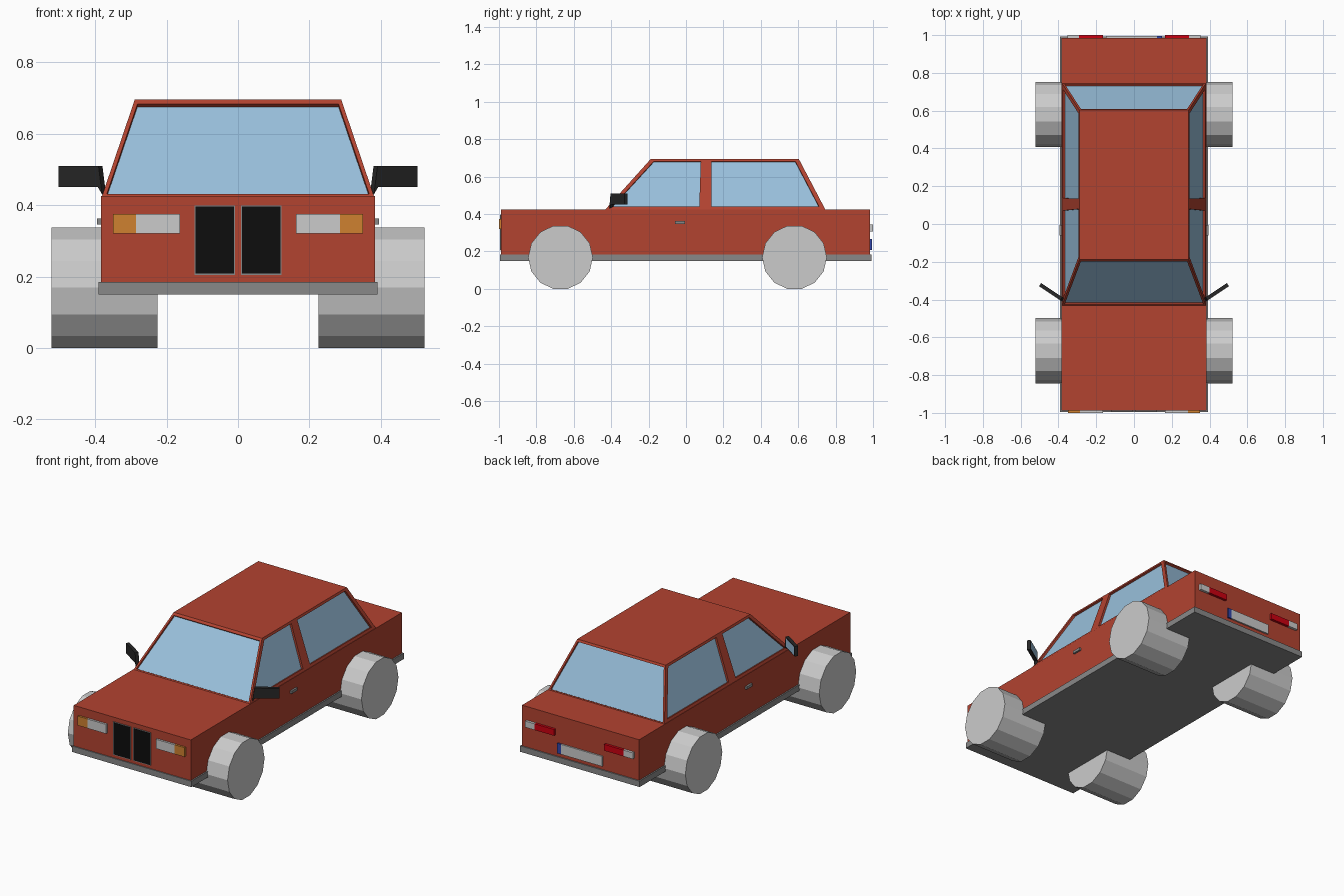
import bpy, bmesh, math
from mathutils import Vector

if "Cube" in bpy.data.objects:
    bpy.data.objects.remove(bpy.data.objects["Cube"])


def material(name, r, g, b):
    m = bpy.data.materials.new(name)
    m.diffuse_color = (r, g, b, 1)
    m.use_nodes = True
    m.node_tree.nodes["Principled BSDF"].inputs["Base Color"].default_value = m.diffuse_color
    return m


RED = material("red_paint", 0.45, 0.056, 0.03)
GLASS = material("window_glass", 0.32, 0.53, 0.72)
BLACK = material("black", 0.004, 0.004, 0.004)
DARK = material("dark_plastic", 0.02, 0.02, 0.02)
TRIM = material("trim_grey", 0.25, 0.25, 0.25)
ORANGE = material("indicator_orange", 0.62, 0.22, 0.03)
LAMP = material("lamp_red", 0.6, 0.0, 0.005)
BLUE = material("plate_blue", 0.03, 0.06, 0.4)


def mesh_object(name, verts, faces, mat=None, fix_normals=False):
    me = bpy.data.meshes.new(name)
    me.from_pydata([tuple(v) for v in verts], [], faces)
    bm = bmesh.new()
    bm.from_mesh(me)
    bmesh.ops.remove_doubles(bm, verts=bm.verts, dist=1e-5)
    if fix_normals:
        bmesh.ops.recalc_face_normals(bm, faces=bm.faces)
    bm.to_mesh(me)
    bm.free()
    ob = bpy.data.objects.new(name, me)
    bpy.context.collection.objects.link(ob)
    if mat:
        me.materials.append(mat)
    return ob


def box(name, x, y, z, mat=None):
    verts = [(a, b, c) for a in x for b in y for c in z]
    faces = [(0, 1, 3, 2), (4, 6, 7, 5), (0, 4, 5, 1),
             (2, 3, 7, 6), (0, 2, 6, 4), (1, 5, 7, 3)]
    return mesh_object(name, verts, faces, mat, True)


# Lower body and grey trim slab
box("body", (-0.383, 0.383), (-0.988, 0.985), (0.18, 0.425), RED)
box("bumper_trim", (-0.391, 0.391), (-0.994, 0.992), (0.15, 0.185), TRIM)

# Cabin: sloping frame with recessed panes
frame_v, frame_f = [], []


def add_face(pts):
    n = len(frame_v)
    frame_v.extend(pts)
    frame_f.append(tuple(range(n, n + len(pts))))


def window(name, outer, uv, depth=0.012):
    """Frame ring around a recessed pane; outer runs anticlockwise from outside."""
    a, b, c, d = [Vector(p) for p in outer]
    inner = [a.lerp(b, u).lerp(d.lerp(c, u), v) for u, v in uv]
    inward = -(b - a).cross(d - a).normalized() * depth
    pane = [p + inward for p in inner]
    o = [a, b, c, d]
    for i in range(4):
        j = (i + 1) % 4
        add_face([o[i], o[j], inner[j], inner[i]])
        add_face([inner[i], inner[j], pane[j], pane[i]])
    mesh_object(name, pane, [(0, 1, 2, 3)], GLASS)


ZB, ZT, WB, WT = 0.424, 0.695, 0.381, 0.289
FB, FT, RB, RT, MID = -0.432, -0.188, 0.745, 0.603, 0.105
end_uv = [(0.015, 0.025), (0.985, 0.025), (0.98, 0.955), (0.02, 0.955)]
window("windscreen", [(-WB, FB, ZB), (WB, FB, ZB), (WT, FT, ZT), (-WT, FT, ZT)], end_uv)
window("rear_window", [(WB, RB, ZB), (-WB, RB, ZB), (-WT, RT, ZT), (WT, RT, ZT)], end_uv)
front_uv = [(0.045, 0.06), (0.935, 0.06), (0.915, 0.95), (0.09, 0.95)]
rear_uv = [(0.05, 0.06), (0.96, 0.06), (0.95, 0.95), (0.06, 0.95)]
for s, side in ((1, "right"), (-1, "left")):
    for name, y, uv in (("front", (FB, MID, MID, FT), front_uv),
                        ("rear", (MID, RB, RT, MID), rear_uv)):
        outer = [(s * WB, y[0], ZB), (s * WB, y[1], ZB), (s * WT, y[2], ZT), (s * WT, y[3], ZT)]
        if s < 0:  # keep faces pointing outwards
            outer = [outer[i] for i in (1, 0, 3, 2)]
            uv = [(1 - uv[i][0], uv[i][1]) for i in (1, 0, 3, 2)]
        window(f"{side}_{name}_side_window", outer, uv)
add_face([Vector(p) for p in ((-WT, FT, ZT), (WT, FT, ZT), (WT, MID, ZT),
                              (WT, RT, ZT), (-WT, RT, ZT), (-WT, MID, ZT))])
mesh_object("cabin_frame", frame_v, frame_f, RED)

# Wheels: 14-sided drums
for y, end in ((-0.671, "front"), (0.58, "rear")):
    for s, side in ((1, "right"), (-1, "left")):
        bpy.ops.mesh.primitive_cylinder_add(vertices=14, radius=0.173, depth=0.297,
                                            location=(s * 0.374, y, 0.1687),
                                            rotation=(0, math.pi / 2, 0))
        bpy.context.object.name = f"{end}_{side}_wheel"

# Mirrored details
for s, side in ((1, "right"), (-1, "left")):
    def sx(a, b):
        return sorted((s * a, s * b))

    box(f"{side}_headlight", sx(0.163, 0.286), (-1.0, -0.98), (0.32, 0.375))
    box(f"{side}_indicator", sx(0.286, 0.35), (-1.0, -0.98), (0.32, 0.375), ORANGE)
    box(f"{side}_grille_surround", sx(0.008, 0.122), (-0.992, -0.98), (0.204, 0.399), TRIM)
    box(f"{side}_grille", sx(0.011, 0.119), (-0.994, -0.98), (0.208, 0.396), BLACK)
    box(f"{side}_tail_lamp", sx(0.163, 0.29), (0.98, 1.0), (0.308, 0.345), LAMP)
    box(f"{side}_reverse_lamp", sx(0.29, 0.352), (0.98, 1.0), (0.308, 0.345))
    box(f"{side}_door_handle", sx(0.375, 0.394), (-0.06, -0.005), (0.346, 0.362), TRIM)

    # Door mirror: swept-back plate with a short foot
    along = Vector((0.83 * s, 0.55, 0))
    thick = Vector((0.55 * s, -0.83, 0)) * 0.01
    profile = [(0.0, 0.43), (0.014, 0.45), (0.147, 0.45), (0.147, 0.51), (0.012, 0.51)]
    pts = [Vector((s * 0.375, -0.402, z)) + along * u for u, z in profile]
    n = len(pts)
    faces = [tuple(range(n)), tuple(range(2 * n - 1, n - 1, -1))]
    faces += [(i, (i + 1) % n, n + (i + 1) % n, n + i) for i in range(n)]
    mesh_object(f"{side}_mirror", [p + thick for p in pts] + [p - thick for p in pts],
                faces, DARK, True)
    glass = [Vector((s * 0.375, -0.402, z)) + along * u - thick * 1.1
             for u, z in ((0.14, 0.456), (0.025, 0.456), (0.025, 0.504), (0.14, 0.504))]
    mesh_object(f"{side}_mirror_glass", glass, [(0, 1, 2, 3) if s > 0 else (3, 2, 1, 0)], GLASS)

# Blank rear plate with blue end strip
box("rear_plate", (-0.147, 0.122), (0.98, 0.994), (0.207, 0.266))
box("rear_plate_strip", (0.122, 0.147), (0.98, 0.994), (0.207, 0.266), BLUE)
